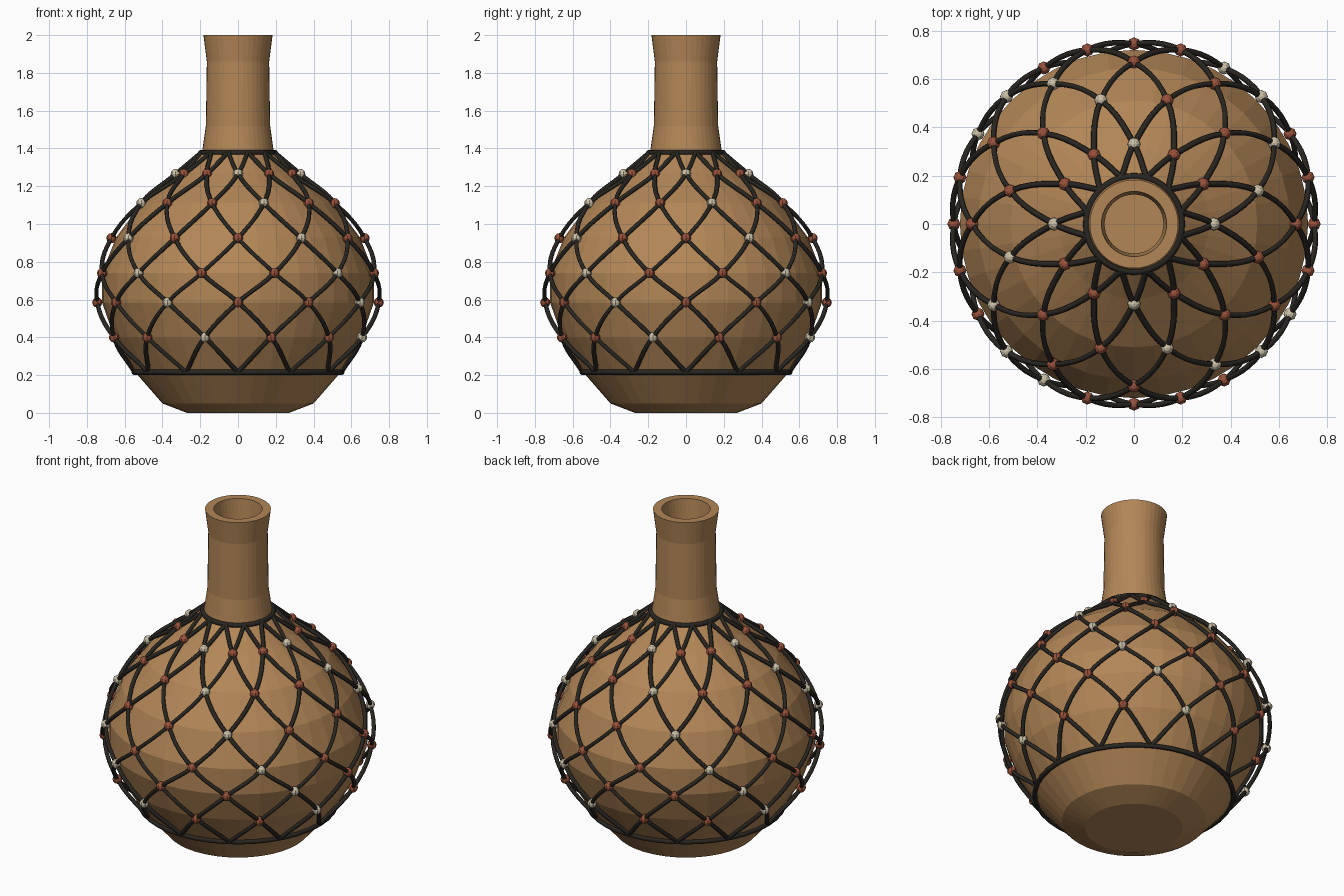
import bpy, bmesh
from math import sin, cos, radians, pi
from mathutils import Matrix

if "Cube" in bpy.data.objects:
    bpy.data.objects.remove(bpy.data.objects["Cube"])


def material(name, rgb):
    m = bpy.data.materials.new(name)
    m.diffuse_color = (*rgb, 1)
    m.use_nodes = True
    m.node_tree.nodes["Principled BSDF"].inputs["Base Color"].default_value = m.diffuse_color
    return m


TAN = material("gourd_tan", (0.45, 0.24, 0.095))
CORD = material("cord_dark", (0.022, 0.019, 0.015))
RED = material("bead_red", (0.32, 0.085, 0.045))
CREAM = material("bead_cream", (0.60, 0.53, 0.39))


def polar(r, deg, z):
    return (r * cos(radians(deg)), r * sin(radians(deg)), z)


def finish(bm, name, mat):
    me = bpy.data.meshes.new(name)
    bmesh.ops.recalc_face_normals(bm, faces=bm.faces)
    bm.to_mesh(me)
    bm.free()
    me.materials.append(mat)
    ob = bpy.data.objects.new(name, me)
    bpy.context.collection.objects.link(ob)
    return ob


# Gourd: lathed outer wall, rim and hollow neck
profile = [(0, 0), (0.27, 0), (0.40, 0.05), (0.54, 0.21), (0.655, 0.40),
           (0.72, 0.585), (0.72, 0.74), (0.645, 0.93), (0.51, 1.11),
           (0.31, 1.27), (0.19, 1.38), (0.17, 1.52), (0.165, 1.86),
           (0.183, 2.0), (0.135, 2.0), (0.122, 1.86), (0.122, 1.45), (0, 1.45)]
bm = bmesh.new()
verts = [bm.verts.new((r, 0, z)) for r, z in profile]
edges = [bm.edges.new(p) for p in zip(verts, verts[1:])]
bmesh.ops.spin(bm, geom=verts + edges, cent=(0, 0, 0), axis=(0, 0, 1),
               angle=2 * pi, steps=40)
bmesh.ops.remove_doubles(bm, verts=bm.verts, dist=1e-4)
finish(bm, "gourd_body", TAN)

# Beads: twelve per row, each row turned 15 degrees, every third one cream
rows = [(0.33, 1.265), (0.53, 1.11), (0.67, 0.925),
        (0.745, 0.74), (0.745, 0.585), (0.68, 0.40)]
for name, mat, cream in (("cream_beads", CREAM, True), ("red_beads", RED, False)):
    bm = bmesh.new()
    for j, (r, z) in enumerate(rows):
        for i in range(12):
            if (i % 3 == 0) == cream:
                bmesh.ops.create_uvsphere(
                    bm, u_segments=8, v_segments=6, radius=0.027,
                    matrix=Matrix.Translation(polar(r, 15 * j + 30 * i, z)))
    finish(bm, name, mat)

# Net: cords winding both ways through the beads
nodes = [(0.20, 1.38)] + rows + [(0.548, 0.215)]
cu = bpy.data.curves.new("net_cords", 'CURVE')
cu.dimensions = '3D'
cu.bevel_depth = 0.012
cu.bevel_resolution = 1
cu.resolution_u = 5
cu.materials.append(CORD)
for way in (1, -1):
    for i in range(12):
        sp = cu.splines.new('BEZIER')
        sp.bezier_points.add(len(nodes) - 1)
        for k, (r, z) in enumerate(nodes):
            p = sp.bezier_points[k]
            p.co = polar(r, 30 * i + 15 + way * 15 * k, z)
            p.handle_left_type = p.handle_right_type = 'AUTO'
net = bpy.data.objects.new("net_cords", cu)
bpy.context.collection.objects.link(net)

# Rings that hold the net at neck and base
for name, r, z in (("neck_ring", 0.197, 1.378), ("base_ring", 0.55, 0.215)):
    bpy.ops.mesh.primitive_torus_add(major_radius=r, minor_radius=0.014,
                                     major_segments=40, minor_segments=8,
                                     location=(0, 0, z))
    ring = bpy.context.object
    ring.name = name
    ring.data.materials.append(CORD)
    bpy.ops.object.shade_smooth_by_angle(angle=radians(50))
